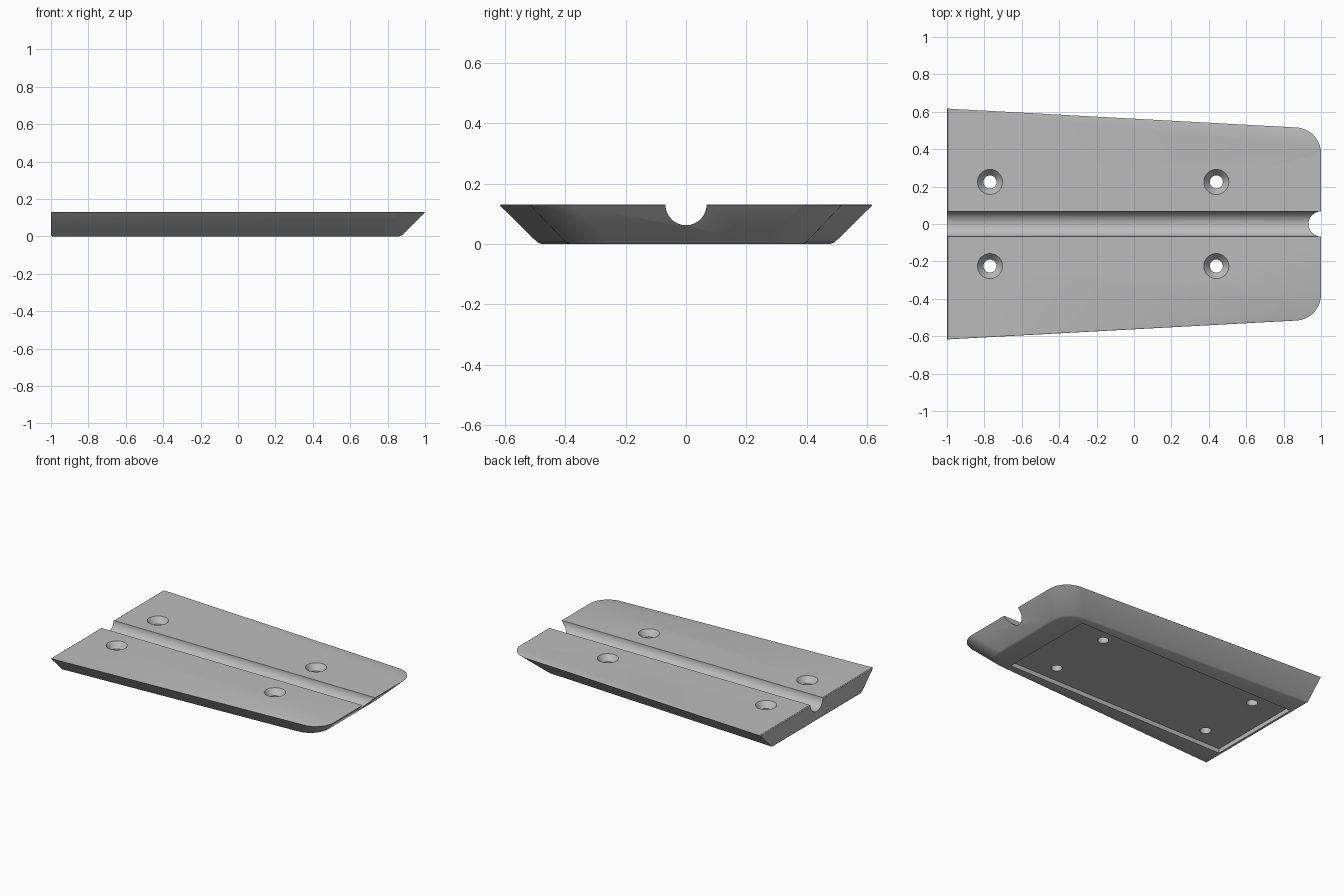
import bpy, bmesh, math

cube = bpy.data.objects.get("Cube")
if cube:
    bpy.data.objects.remove(cube)

THICK = 0.13
GROOVE_R = 0.068

grey = bpy.data.materials.new("plain_grey")
grey.use_nodes = True
grey.diffuse_color = (0.5, 0.5, 0.5, 1)
grey.node_tree.nodes["Principled BSDF"].inputs["Base Color"].default_value = (0.5, 0.5, 0.5, 1)


def make_object(name, bm):
    bmesh.ops.recalc_face_normals(bm, faces=bm.faces)
    mesh = bpy.data.meshes.new(name)
    bm.to_mesh(mesh)
    bm.free()
    obj = bpy.data.objects.new(name, mesh)
    bpy.context.collection.objects.link(obj)
    mesh.materials.append(grey)
    return obj


def loft(name, loops):
    """Skin a stack of matching closed loops and cap both ends."""
    bm = bmesh.new()
    rings = [[bm.verts.new(p) for p in loop] for loop in loops]
    n = len(rings[0])
    for low, high in zip(rings, rings[1:]):
        for i in range(n):
            j = (i + 1) % n
            bm.faces.new((low[i], low[j], high[j], high[i]))
    bm.faces.new(rings[0])
    bm.faces.new(rings[-1])
    return make_object(name, bm)


def outline(z, inset, end_inset, radius=0.14, steps=16):
    """Tapered outline with a square end at -x and rounded corners at +x."""
    slope = math.atan(0.054)
    x_end = 1 - inset
    side = lambda x: 0.617 - inset - 0.054 * (x + 1)
    cx = x_end - radius
    cy = side(cx) - radius / math.cos(slope)
    half = [(-1 + end_inset, side(-1 + end_inset))]
    for i in range(steps + 1):
        a = (math.pi / 2 - slope) * (1 - i / steps)
        half.append((cx + radius * math.cos(a), cy + radius * math.sin(a)))
    return [(x, y, z) for x, y in half] + [(x, -y, z) for x, y in reversed(half)]


def circle(x, y, z, r, n=40):
    return [(x + r * math.cos(2 * math.pi * i / n),
             y + r * math.sin(2 * math.pi * i / n), z) for i in range(n)]


def rod_loop(x, r, n=64):
    return [(x, r * math.cos(2 * math.pi * i / n),
             THICK + r * math.sin(2 * math.pi * i / n)) for i in range(n)]


# Plate body with sloping sides and finely broken edges
plate = loft("mounting_plate", [
    outline(0, 0.138, 0.005),
    outline(0.006, 0.124, 0),
    outline(0.125, 0.003, 0),
    outline(0.128, 0, 0.002),
    outline(THICK, 0.004, 0.005),
])

# Lengthwise half-round groove
cutters = [loft("groove_cutter", [rod_loop(-1.1, GROOVE_R), rod_loop(1.1, GROOVE_R)])]

# Shallow pocket in the underside
pocket = [(-0.98, -0.345), (0.71, -0.345), (0.71, 0.345), (-0.98, 0.345)]
cutters.append(loft("pocket_cutter", [[(x, y, z) for x, y in pocket] for z in (-0.1, 0.03)]))

# Four countersunk screw holes
for x in (-0.77, 0.44):
    for y in (-0.225, 0.225):
        cutters.append(loft("screw_hole_cutter", [
            circle(x, y, -0.1, 0.035),
            circle(x, y, THICK - 0.04, 0.035),
            circle(x, y, THICK, 0.067),
            circle(x, y, THICK + 0.1, 0.067),
        ]))

for cutter in cutters:
    mod = plate.modifiers.new(cutter.name, 'BOOLEAN')
    mod.operation = 'DIFFERENCE'
    mod.solver = 'EXACT'
    mod.object = cutter

# Bake the cuts, then drop the cutters
bpy.context.view_layer.update()
evaluated = plate.evaluated_get(bpy.context.evaluated_depsgraph_get())
result = bpy.data.meshes.new_from_object(evaluated)
plate.modifiers.clear()
plate.data = result
for cutter in cutters:
    bpy.data.objects.remove(cutter)

bpy.ops.object.select_all(action='DESELECT')
plate.select_set(True)
bpy.context.view_layer.objects.active = plate
bpy.ops.object.shade_smooth_by_angle(angle=math.radians(25))
